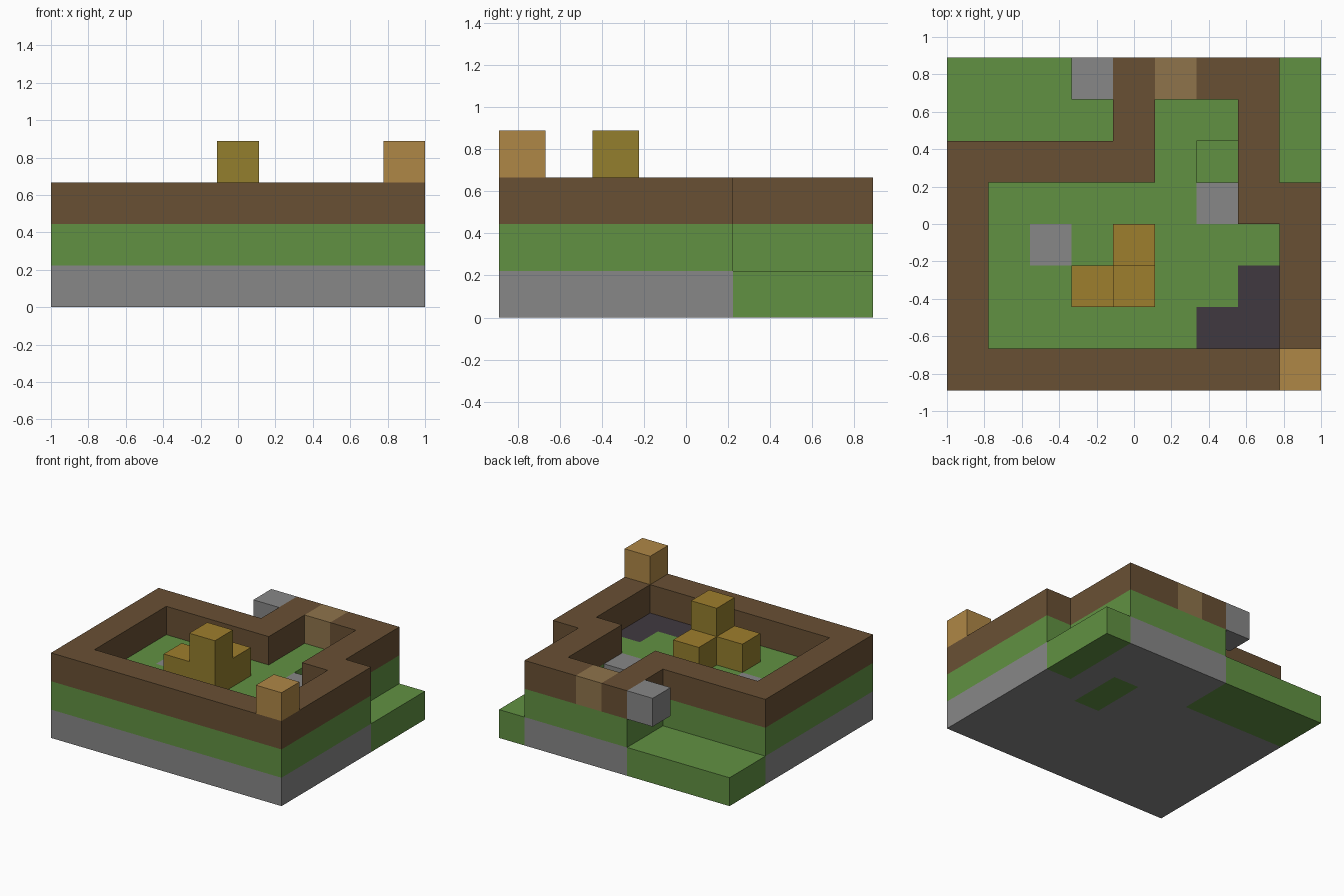
import bpy
import bmesh
from mathutils import Vector

if "Cube" in bpy.data.objects:
    bpy.data.objects.remove(bpy.data.objects["Cube"], do_unlink=True)

NX, NY = 9, 8
UNIT = 2 / NX
ORIGIN = Vector((-NX / 2, -NY / 2, 0))


def linear(c):
    c /= 255
    return c / 12.92 if c <= 0.04045 else ((c + 0.055) / 1.055) ** 2.4


def material(name, *rgb):
    mat = bpy.data.materials.new(name)
    mat.use_nodes = True
    color = [linear(c) for c in rgb] + [1]
    mat.diffuse_color = color
    bsdf = mat.node_tree.nodes["Principled BSDF"]
    bsdf.inputs["Base Color"].default_value = color
    bsdf.inputs["Roughness"].default_value = 0.9
    return mat


stone = material("stone grey", 135, 135, 135)
grass = material("grass green", 97, 145, 66)
timber = material("dark brown wood", 105, 80, 52)
plank = material("pale brown wood", 143, 116, 75)
tan = material("tan wood", 175, 135, 70)
gold_side = material("olive gold", 148, 126, 45)
gold_top = material("warm gold", 158, 126, 45)
mud = material("dark purple grey", 64, 57, 64)

# Materials of each part: sides, then optionally top
PARTS = {
    "stone_base": [stone],
    "grass_ground": [grass],
    "paving_stones": [stone],
    "dark_pool": [mud],
    "wall": [timber],
    "door_panel": [plank],
    "overhanging_stone": [stone],
    "corner_post": [tan],
    "centre_pile": [gold_side, gold_top],
}
cells = {}


def fill(part, xs, ys, z):
    """Fill an inclusive range of grid cells; part None carves them out."""
    for x in range(xs[0], xs[-1] + 1):
        for y in range(ys[0], ys[-1] + 1):
            if part:
                cells[x, y, z] = part
            else:
                cells.pop((x, y, z), None)


# Stone foundation and the lawn over it
fill("stone_base", (0, 8), (0, 7), 0)
fill("grass_ground", (0, 8), (0, 7), 1)

# Lower lawns outside the wall, at the two back corners
for xs, ys in (((0, 3), (6, 7)), ((8,), (5, 7))):
    fill("grass_ground", xs, ys, 0)
    fill(None, xs, ys, 1)

# Small pit inside, with turf beneath it
fill("grass_ground", (6,), (4, 5), 0)
fill(None, (6,), (5,), 1)

# Flush inlays in the lawn
fill("paving_stones", (2,), (3,), 1)
fill("paving_stones", (6,), (4,), 1)
fill("dark_pool", (6, 7), (1,), 1)
fill("dark_pool", (7,), (2,), 1)

# Stepped enclosing wall
for xs, ys in (((0, 8), (0,)), ((0,), (0, 5)), ((0, 4), (5,)), ((4,), (5, 7)),
               ((4, 7), (7,)), ((7,), (4, 7)), ((7, 8), (4,)), ((8,), (0, 4))):
    fill("wall", xs, ys, 2)
fill("door_panel", (5,), (7,), 2)
fill("overhanging_stone", (3,), (7,), 2)
fill("corner_post", (8,), (0,), 3)

# Three-piece pile in the yard, tallest at its corner
fill("centre_pile", (3, 4), (2,), 2)
fill("centre_pile", (4,), (3,), 2)
fill("centre_pile", (4,), (2,), 3)


def add_exposed_faces(bm, cell, has_top):
    """Add the sides of a cell that touch no other cell."""
    center = Vector(cell) + Vector((0.5, 0.5, 0.5)) + ORIGIN
    for axis in range(3):
        for sign in (-1, 1):
            n = Vector((0, 0, 0))
            n[axis] = sign
            if tuple(int(c + d) for c, d in zip(cell, n)) in cells:
                continue
            u = Vector((0, 0, 0))
            u[(axis + 1) % 3] = 1
            v = n.cross(u)
            corners = (-u - v, u - v, u + v, v - u)
            verts = [bm.verts.new((center + (n + c) / 2) * UNIT) for c in corners]
            face = bm.faces.new(verts)
            face.material_index = int(has_top and n.z > 0)


# Build one flat-shaded mesh per part
for name, mats in PARTS.items():
    bm = bmesh.new()
    for cell in [c for c, part in cells.items() if part == name]:
        add_exposed_faces(bm, cell, len(mats) > 1)
    bmesh.ops.remove_doubles(bm, verts=bm.verts, dist=UNIT / 100)
    mesh = bpy.data.meshes.new(name)
    for mat in mats:
        mesh.materials.append(mat)
    bm.to_mesh(mesh)
    bm.free()
    bpy.context.collection.objects.link(bpy.data.objects.new(name, mesh))
